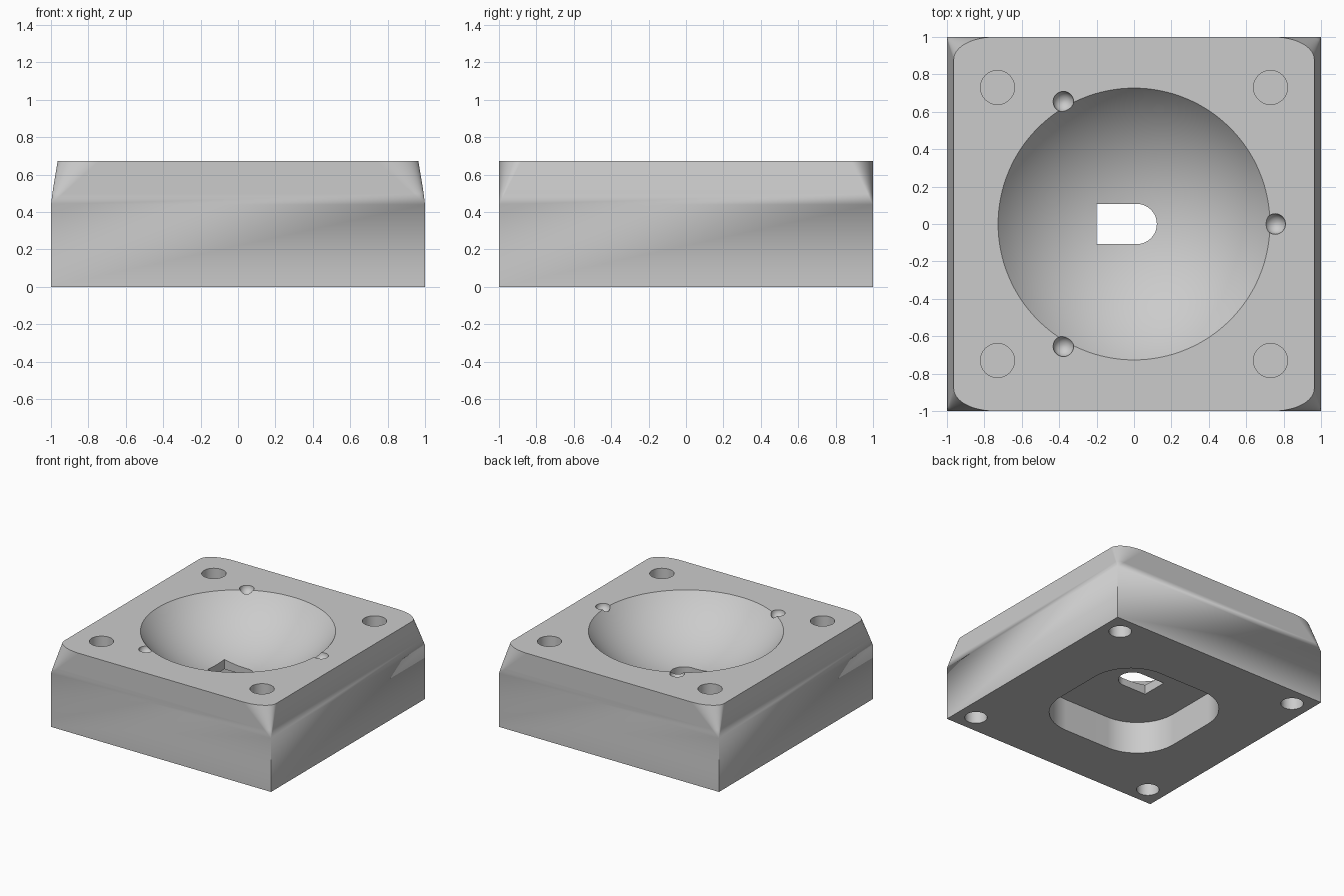
import bpy, bmesh, math
from mathutils import Matrix, Vector

cube = bpy.data.objects.get("Cube")
if cube:
    bpy.data.objects.remove(cube, do_unlink=True)

TOP, SHOULDER = 0.672, 0.44
grey = bpy.data.materials.new("light_grey")
grey.use_nodes = True
COLOUR = (0.6, 0.6, 0.6, 1)
grey.diffuse_color = COLOUR
grey.node_tree.nodes["Principled BSDF"].inputs["Base Color"].default_value = COLOUR


def to_object(bm, name):
    bmesh.ops.remove_doubles(bm, verts=bm.verts, dist=1e-5)
    bmesh.ops.dissolve_degenerate(bm, edges=bm.edges, dist=1e-6)
    bmesh.ops.recalc_face_normals(bm, faces=bm.faces)
    mesh = bpy.data.meshes.new(name)
    bm.to_mesh(mesh)
    bm.free()
    mesh.materials.append(grey)
    obj = bpy.data.objects.new(name, mesh)
    bpy.context.collection.objects.link(obj)
    return obj


def rounded_rect(hx, hy, rx, ry, steps=16):
    """Outline with elliptical corners, counter-clockwise."""
    points = []
    for quarter, (sx, sy) in enumerate([(1, 1), (-1, 1), (-1, -1), (1, -1)]):
        for i in range(steps + 1):
            a = (quarter + i / steps) * math.pi / 2
            points.append((sx * (hx - rx) + rx * math.cos(a),
                           sy * (hy - ry) + ry * math.sin(a)))
    return points


def loft(name, rings):
    """Skin a list of (outline, height) rings and cap both ends."""
    bm = bmesh.new()
    loops = [[bm.verts.new((x, y, z)) for x, y in outline] for outline, z in rings]
    for low, high in zip(loops, loops[1:]):
        for i in range(len(low)):
            j = (i + 1) % len(low)
            bm.faces.new((low[i], low[j], high[j], high[i]))
    bm.faces.new(loops[0][::-1])
    bm.faces.new(loops[-1])
    return to_object(bm, name)


def ball(name, centre, radius, segments):
    bm = bmesh.new()
    bmesh.ops.create_uvsphere(bm, u_segments=segments, v_segments=segments // 2,
                              radius=radius, matrix=Matrix.Translation(centre))
    return to_object(bm, name)


def cylinder(name, x, y, radius, low, high):
    bm = bmesh.new()
    bmesh.ops.create_cone(bm, cap_ends=True, segments=48, radius1=radius, radius2=radius,
                          depth=high - low,
                          matrix=Matrix.Translation((x, y, (low + high) / 2)))
    return to_object(bm, name)


# Block: square base blending into a rounded, side-tapered top
rings = [(rounded_rect(1, 1, 0, 0), 0)]
for step in range(5):
    t = step / 4
    outline = rounded_rect(1 - 0.036 * t ** 1.15, 1, 0.22 * t, 0.12 * t)
    rings.append((outline, SHOULDER + (TOP - SHOULDER) * t))
body = loft("socket_block", rings)

cutters = []

# Spherical bowl
DEPTH, RIM = 0.355, 0.727
radius = (RIM ** 2 + DEPTH ** 2) / (2 * DEPTH)
cutters.append(ball("bowl_cutter", (0, 0, TOP - DEPTH + radius), radius, 128))

# Three small ball seats around the rim
for k in range(3):
    a = k * math.tau / 3
    cutters.append(ball("ball_seat_cutter",
                        (0.755 * math.cos(a), 0.755 * math.sin(a), TOP), 0.055, 32))

# Blind corner holes above and below
for sx in (-1, 1):
    for sy in (-1, 1):
        cutters.append(cylinder("top_hole_cutter", sx * 0.73, sy * 0.73, 0.091,
                                TOP - 0.15, TOP + 0.1))
        cutters.append(cylinder("bottom_hole_cutter", sx * 0.845, sy * 0.845, 0.085,
                                -0.1, 0.15))

# Underside pocket
pocket = rounded_rect(0.555, 0.555, 0.35, 0.35)
cutters.append(loft("pocket_cutter", [(pocket, -0.1), (pocket, 0.265)]))

# Through slot with one rounded end
slot = [(-0.2, 0.108), (-0.2, -0.108)]
for i in range(25):
    a = -math.pi / 2 + math.pi * i / 24
    slot.append((0.014 + 0.108 * math.cos(a), 0.108 * math.sin(a)))
cutters.append(loft("slot_cutter", [(slot, 0.2), (slot, 0.5)]))

# Cut everything, then discard the cutters
bpy.ops.object.select_all(action='DESELECT')
bpy.context.view_layer.objects.active = body
body.select_set(True)
for cutter in cutters:
    cutter.hide_render = True
    cut = body.modifiers.new("cut", 'BOOLEAN')
    cut.operation, cut.solver, cut.object = 'DIFFERENCE', 'EXACT', cutter
    bpy.ops.object.modifier_apply(modifier=cut.name)
    bpy.data.objects.remove(cutter, do_unlink=True)

bpy.ops.object.shade_smooth_by_angle(angle=math.radians(25))
weighted = body.modifiers.new("weighted_normals", 'WEIGHTED_NORMAL')
weighted.keep_sharp = True
